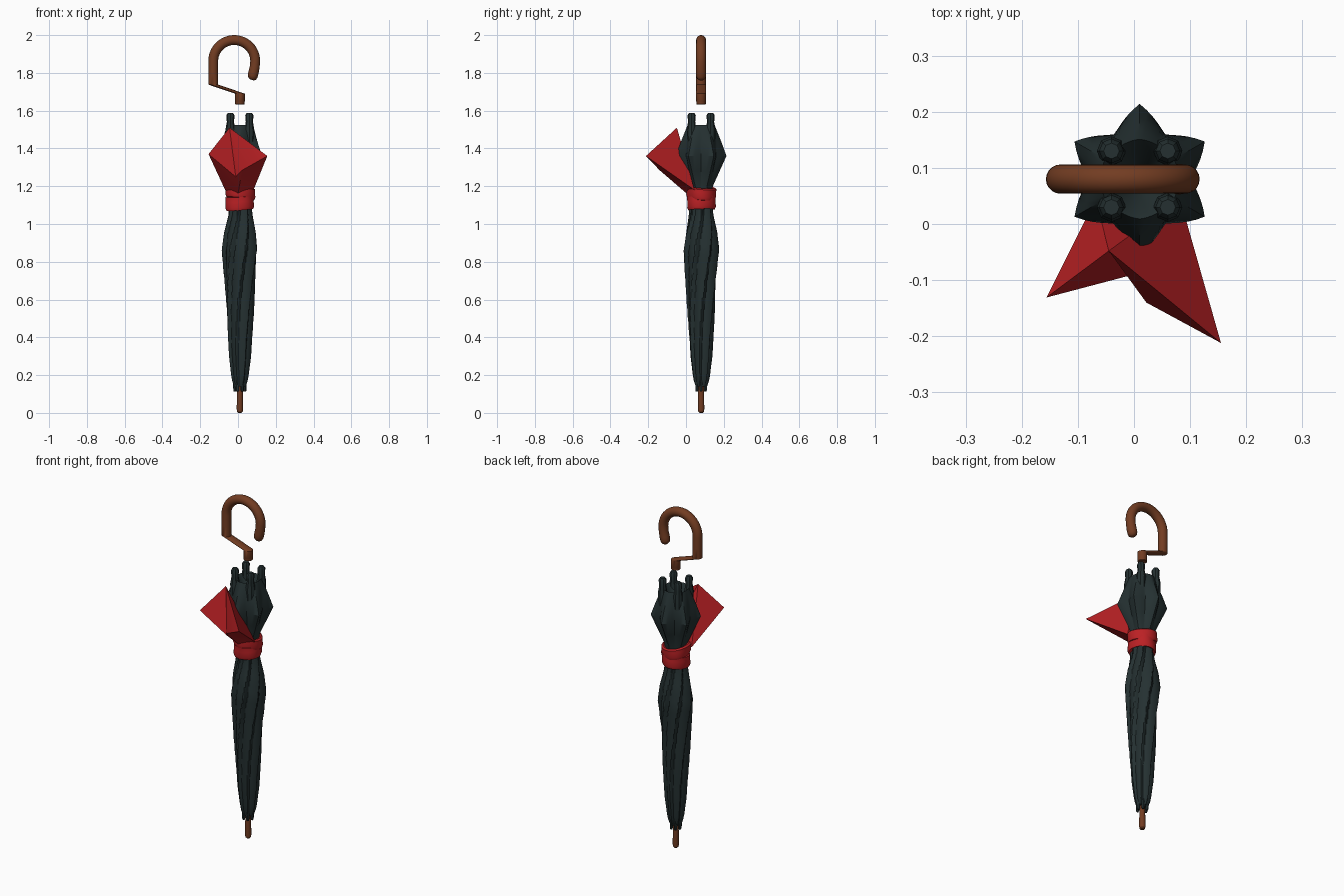
import bpy, bmesh, math
from mathutils import Vector

if "Cube" in bpy.data.objects:
    bpy.data.objects.remove(bpy.data.objects["Cube"], do_unlink=True)

CX, CY = 0.01, 0.08   # axis of the shaft


def material(name, rgb):
    m = bpy.data.materials.new(name)
    m.use_nodes = True
    m.diffuse_color = (*rgb, 1)
    m.node_tree.nodes["Principled BSDF"].inputs["Base Color"].default_value = (*rgb, 1)
    m.node_tree.nodes["Principled BSDF"].inputs["Roughness"].default_value = 0.7
    return m


slate = material("dark slate cloth", (0.018, 0.030, 0.031))
red = material("red cloth", (0.50, 0.015, 0.018))
brown = material("brown wood", (0.17, 0.046, 0.016))


def finish(name, bm, mat, angle=35):
    bmesh.ops.recalc_face_normals(bm, faces=bm.faces)
    me = bpy.data.meshes.new(name)
    bm.to_mesh(me)
    bm.free()
    me.materials.append(mat)
    ob = bpy.data.objects.new(name, me)
    bpy.context.collection.objects.link(ob)
    bpy.ops.object.select_all(action='DESELECT')
    ob.select_set(True)
    bpy.context.view_layer.objects.active = ob
    bpy.ops.object.shade_smooth_by_angle(angle=math.radians(angle))
    return ob


def loft(name, rings, mat, angle=35):
    """Skin a list of equal rings of points and cap both ends."""
    bm = bmesh.new()
    loops = [[bm.verts.new(p) for p in ring] for ring in rings]
    for a, b in zip(loops, loops[1:]):
        n = len(a)
        for i in range(n):
            j = (i + 1) % n
            bm.faces.new((a[i], a[j], b[j], b[i]))
    bm.faces.new(loops[0])
    bm.faces.new(loops[-1])
    return finish(name, bm, mat, angle)


def around(z, radius, n=48, x=CX, y=CY):
    """Level ring; radius and z may be functions of the angle."""
    pts = []
    for i in range(n):
        t = 2 * math.pi * i / n
        r = radius(t) if callable(radius) else radius
        h = z(t) if callable(z) else z
        pts.append((x + r * math.cos(t), y + r * math.sin(t), h))
    return pts


def sample(profile, z):
    for (z0, r0), (z1, r1) in zip(profile, profile[1:]):
        if z <= z1:
            f = (z - z0) / (z1 - z0)
            return r0 + (r1 - r0) * f
    return profile[-1][1]


# Lower canopy: overlapping pleats twisting up the shaft
lower = [(0.14, 0.032), (0.18, 0.046), (0.3, 0.060), (0.5, 0.073), (0.7, 0.084),
         (0.86, 0.097), (0.95, 0.088), (1.04, 0.068), (1.14, 0.058)]


def pleat(z):
    twist = 0.25 * z + 1.5 * max(0, z - 0.35) ** 1.5
    depth = 0.22

    def radius(t):
        u = ((t - twist) * 7 / (2 * math.pi)) % 1
        wave = u / 0.75 if u < 0.75 else (1 - u) / 0.25
        return sample(lower, z) * (1 - depth * (1 - wave))
    return radius


loft("lower_canopy", [around(0.14 + i / 32, pleat(0.14 + i / 32), 84) for i in range(33)], slate, 25)

# Upper canopy: six pointed folds flaring out above the sash, hollow at the top
star_rows = [(1.12, 0.055, 0.050), (1.20, 0.062, 0.052), (1.28, 0.098, 0.072),
             (1.36, 0.134, 0.092), (1.43, 0.109, 0.088), (1.49, 0.085, 0.078),
             (1.525, 0.071, 0.068), (1.50, 0.052, 0.052), (1.42, 0.02, 0.02)]


def star(tip, valley):
    def radius(t):
        u = ((t - math.pi / 6) * 3 / math.pi) % 1
        return valley + (tip - valley) * abs(2 * u - 1) ** 1.3
    return radius


loft("upper_canopy", [around(z, star(a, b), 60) for z, a, b in star_rows], slate, 25)

# Rib ends: four tall ones at the top, small ones round the foot
for k in range(4):
    t = math.pi / 4 + k * math.pi / 2
    x, y = CX + 0.071 * math.cos(t), CY + 0.071 * math.sin(t)
    loft("top_rib_end", [around(z, r, 8, x, y) for z, r in
         ((1.40, 0.024), (1.50, 0.026), (1.54, 0.019), (1.575, 0.022), (1.588, 0.014))], slate)
for k in range(6):
    t = k * math.pi / 3
    x, y = CX + 0.026 * math.cos(t), CY + 0.026 * math.sin(t)
    loft("foot_rib_end", [around(z, r, 6, x, y) for z, r in
         ((0.112, 0.006), (0.12, 0.009), (0.18, 0.01))], slate)

# Ferrule
loft("ferrule", [around(z, r, 20) for z, r in
     ((0, 0.009), (0.006, 0.015), (0.02, 0.017), (0.13, 0.015), (0.2, 0.012))], brown)

# Sash: two wrapped turns of cloth, slightly tilted
def sash(name, rows, lean, phase):
    rings = []
    for z, r in rows:
        rings.append(around(lambda t, z=z: z + lean * math.cos(t - phase),
                            lambda t, r=r: r * (1 + 0.035 * math.sin(3 * t + phase + 20 * z))))
    loft(name, rings, red, 40)


sash("sash_lower_turn", ((1.085, 0.052), (1.075, 0.070), (1.09, 0.076), (1.12, 0.074),
                         (1.145, 0.075), (1.15, 0.06)), 0.006, 0.5)
sash("sash_upper_turn", ((1.13, 0.06), (1.135, 0.074), (1.15, 0.079), (1.175, 0.078),
                         (1.19, 0.079), (1.197, 0.070), (1.185, 0.050)), 0.010, 3.8)

# Loose sash end: a folded fan of cloth spreading up and forward
corner = {
    "peak": (-0.045, -0.048, 1.51), "left": (-0.156, -0.131, 1.37),
    "right": (0.155, -0.212, 1.36), "fold": (-0.012, -0.093, 1.25),
    "belly": (0.022, -0.140, 1.285), "base_left": (-0.068, 0.045, 1.18),
    "base_mid": (0.0, 0.005, 1.16), "base_right": (0.082, 0.045, 1.18),
}
panels = ["left fold peak", "peak fold belly", "peak belly right",
          "left base_left base_mid", "left base_mid fold", "fold base_mid belly",
          "belly base_mid base_right", "belly base_right right",
          "peak right base_right", "peak base_left left",
          "peak base_right base_left", "base_left base_right base_mid"]
bm = bmesh.new()
verts = {k: bm.verts.new(p) for k, p in corner.items()}
for p in panels:
    bm.faces.new([verts[k] for k in p.split()])
finish("sash_fan", bm, red, 25)

# Handle: a crook on a sheared step that leads to the collar
def tube_ring(x, z, tilt, r, n=20):
    across = Vector((math.cos(tilt), 0, math.sin(tilt)))
    depth = Vector((0, 1, 0))
    c = Vector((x, CY, z))
    return [c + r * (across * math.cos(2 * math.pi * i / n) + depth * math.sin(2 * math.pi * i / n))
            for i in range(n)]


R, HX, HZ, T = 0.111, -0.020, 1.863, 0.026
rings = [tube_ring(CX, z, 0, r) for z, r in
         ((1.632, 0.022), (1.635, 0.025), (1.648, 0.025), (1.65, 0.026), (1.69, 0.026))]
rings += [tube_ring(HX - R, z, 0, T) for z in (1.738, 1.80)]
for i in range(25):
    a = math.pi * (1 - i / 24)
    rings.append(tube_ring(HX + R * math.cos(a), HZ + R * math.sin(a), a - math.pi, T))
for x, z, tilt, r in ((0.089, 1.835, -3.32, T), (0.083, 1.805, -3.4, 0.027),
                      (0.078, 1.785, -3.45, 0.027), (0.075, 1.771, -3.45, 0.022),
                      (0.073, 1.763, -3.45, 0.011)):
    rings.append(tube_ring(x, z, tilt, r))
loft("crook_handle", rings, brown, 40)
